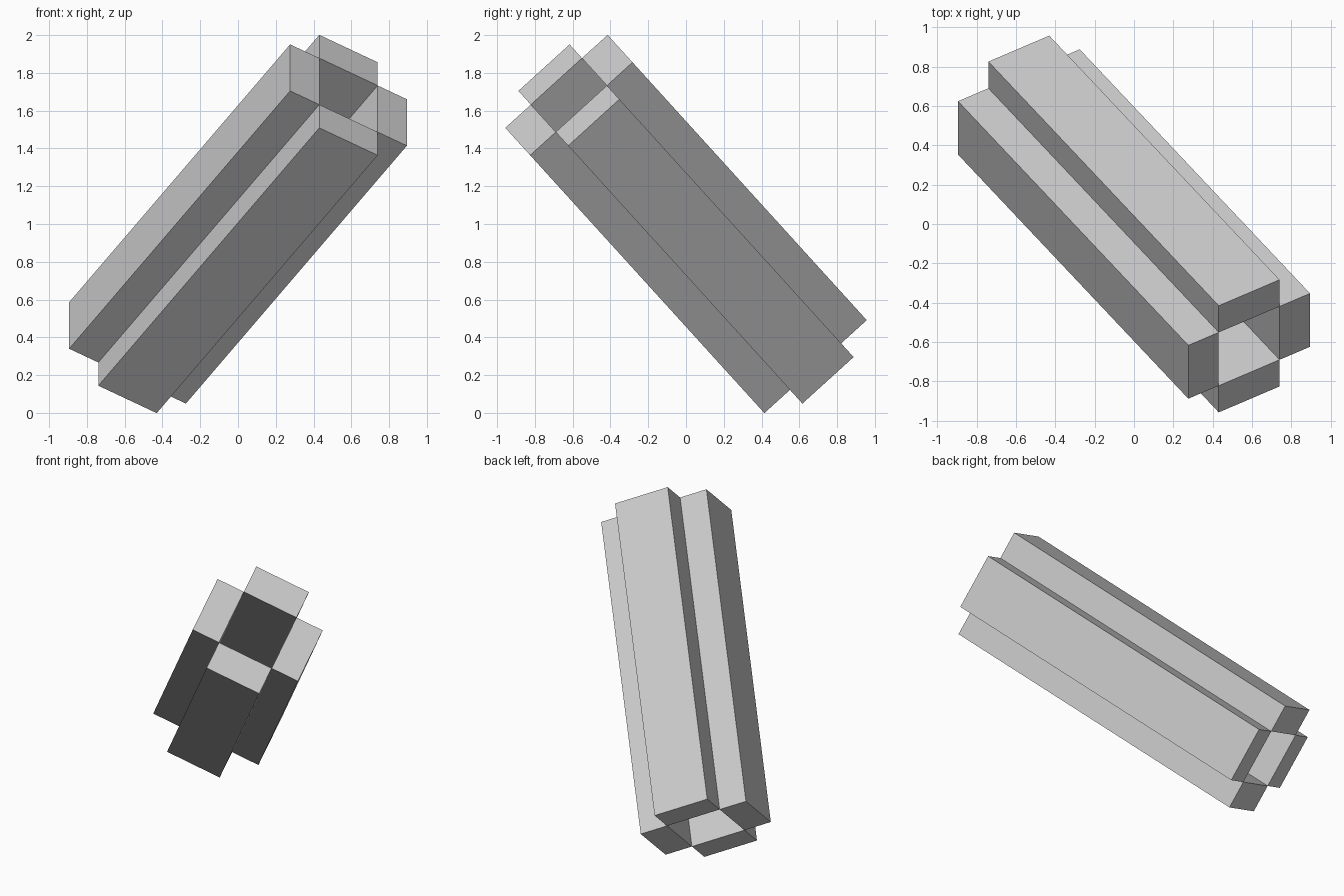
import bpy
import bmesh
from mathutils import Matrix, Vector

cube = bpy.data.objects.get("Cube")
if cube:
    bpy.data.objects.remove(cube, do_unlink=True)

SIDE = 0.366      # width of each bar and of the open square channel
THICK = SIDE / 2  # depth of each bar
LENGTH = 2.184

# Plain grey for every bar
grey = bpy.data.materials.new("plain_grey")
grey.use_nodes = True
colour = (0.6, 0.6, 0.6, 1)
grey.diffuse_color = colour
grey.node_tree.nodes["Principled BSDF"].inputs["Base Color"].default_value = colour

# Tilted frame: the long axis leans up, left and forward
axis = Vector((1.17, -1.24, 1.365)).normalized()
across = Vector((0, -axis.z, axis.y)).normalized() * -1
side = across.cross(axis)
frame = Matrix((side, across, axis)).transposed().to_4x4()
frame.translation = (0, 0, 1)


def add_bar(name, offset, size):
    mesh = bpy.data.meshes.new(name)
    bm = bmesh.new()
    place = Matrix.Translation(offset) @ Matrix.Diagonal((*size, 1))
    bmesh.ops.create_cube(bm, size=1, matrix=place)
    bm.to_mesh(mesh)
    bm.free()
    mesh.materials.append(grey)
    bar = bpy.data.objects.new(name, mesh)
    bar.matrix_world = frame
    bpy.context.collection.objects.link(bar)


# Four bars around an open square channel, meeting along its corner edges
reach = (SIDE + THICK) / 2
for sign, upright, flank in ((1, "upper", "left"), (-1, "lower", "right")):
    add_bar(upright + "_bar", (0, sign * reach, 0), (SIDE, THICK, LENGTH))
    add_bar(flank + "_bar", (sign * reach, 0, 0), (THICK, SIDE, LENGTH))
